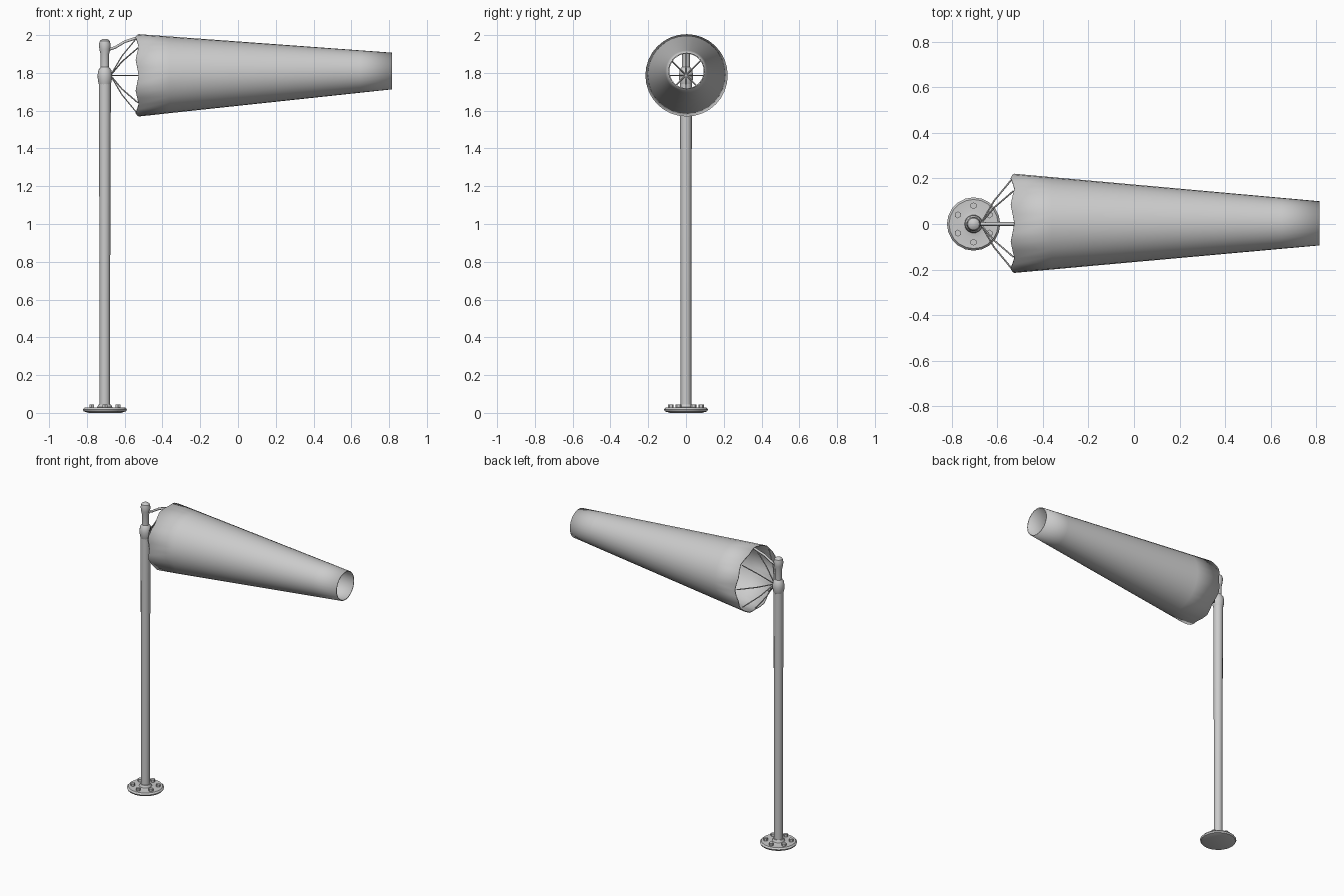
import bpy, math
from mathutils import Vector

cube = bpy.data.objects.get("Cube")
if cube:
    bpy.data.objects.remove(cube, do_unlink=True)

grey = bpy.data.materials.new("plain_grey")
grey.use_nodes = True
COLOUR = (0.6, 0.6, 0.6, 1)
grey.diffuse_color = COLOUR
grey.node_tree.nodes["Principled BSDF"].inputs["Base Color"].default_value = COLOUR

POLE_X = -0.705


def finish(obj, name):
    obj.name = name
    obj.data.materials.clear()
    obj.data.materials.append(grey)
    return obj


def smooth(obj):
    bpy.ops.object.select_all(action='DESELECT')
    obj.select_set(True)
    bpy.context.view_layer.objects.active = obj
    bpy.ops.object.shade_smooth_by_angle(angle=math.radians(40))


def lathe(name, profile, sides, place):
    """Rings of (radius, position along axis); place maps a ring point to space."""
    verts, faces = [], []
    for r, h in profile:
        for i in range(sides):
            a = math.tau * i / sides
            verts.append(place(r * math.cos(a), r * math.sin(a), h))
    for k in range(len(profile) - 1):
        for i in range(sides):
            j = (i + 1) % sides
            faces.append((k * sides + i, k * sides + j,
                          (k + 1) * sides + j, (k + 1) * sides + i))
    return verts, faces


def build(name, verts, faces):
    mesh = bpy.data.meshes.new(name)
    mesh.from_pydata(verts, [], faces)
    obj = bpy.data.objects.new(name, mesh)
    bpy.context.collection.objects.link(obj)
    return finish(obj, name)


def upright(name, profile, sides):
    verts, faces = lathe(name, profile, sides, lambda a, b, h: (POLE_X + a, b, h))
    faces.append(tuple(reversed(range(sides))))
    faces.append(tuple(range(len(verts) - sides, len(verts))))
    obj = build(name, verts, faces)
    smooth(obj)
    return obj


def cord(name, points, radius):
    curve = bpy.data.curves.new(name, 'CURVE')
    curve.dimensions = '3D'
    curve.bevel_depth = radius
    curve.bevel_resolution = 1
    curve.use_fill_caps = True
    spline = curve.splines.new('POLY')
    spline.points.add(len(points) - 1)
    for p, co in zip(spline.points, points):
        p.co = (*co, 1)
    obj = bpy.data.objects.new(name, curve)
    bpy.context.collection.objects.link(obj)
    return finish(obj, name)


# Base plate with a ring of bolts
upright("base_plate", [(0.085, 0.0), (0.112, 0.008), (0.117, 0.018), (0.108, 0.028),
                       (0.06, 0.026), (0.04, 0.03), (0.033, 0.045)], 20)
for i in range(6):
    a = math.tau * (i + 0.5) / 6
    bpy.ops.mesh.primitive_cylinder_add(
        vertices=6, radius=0.015, depth=0.024,
        location=(POLE_X + 0.08 * math.cos(a), 0.08 * math.sin(a), 0.032))
    finish(bpy.context.object, f"base_bolt_{i + 1}")

# Mast, swivel collar and rounded top
upright("mast", [(0.028, 0.02), (0.028, 0.6), (0.03, 1.3), (0.032, 1.74)], 12)
upright("swivel_collar", [(0.03, 1.735), (0.036, 1.755), (0.039, 1.785),
                          (0.034, 1.815), (0.023, 1.83)], 14)
upright("mast_top", [(0.022, 1.82), (0.023, 1.9), (0.029, 1.925), (0.031, 1.95),
                     (0.026, 1.97), (0.012, 1.98)], 14)

# Tapered fabric sock, open at both ends, with a scalloped mouth
MOUTH_X, TAIL_X = -0.53, 0.815
MOUTH_Z, TAIL_Z = 1.787, 1.81
MOUTH_R, TAIL_R = 0.212, 0.091
SIDES = 32
rings = 8


def sock_point(a, b, h):
    x = MOUTH_X + (TAIL_X - MOUTH_X) * h
    if h == 0:
        x += 0.008 * math.cos(8 * math.atan2(b, a)) - 0.004
    return (x, a + 0.003, MOUTH_Z + (TAIL_Z - MOUTH_Z) * h + b)


profile = [(MOUTH_R + (TAIL_R - MOUTH_R) * k / rings, k / rings) for k in range(rings + 1)]
verts, faces = lathe("sock", profile, SIDES, sock_point)
sock = build("sock", verts, [tuple(reversed(f)) for f in faces])
smooth(sock)
wall = sock.modifiers.new("fabric_thickness", 'SOLIDIFY')
wall.thickness = 0.006
wall.offset = -1

# Bridle cords from the collar to the mouth
for i in range(8):
    a = math.tau * i / 8
    rim = Vector((MOUTH_X, 0.205 * math.cos(a), MOUTH_Z + 0.205 * math.sin(a)))
    start = Vector((POLE_X + 0.03, 0.0, 1.787))
    mid = start.lerp(rim, 0.5) + Vector((-0.012, 0, 0))
    cord(f"bridle_cord_{i + 1}", [start, mid, rim], 0.0035)

# Curved top stay holding the mouth open
cord("top_stay", [(POLE_X + 0.01, 0, 1.92), (-0.65, 0, 1.935), (-0.6, 0, 1.965),
                  (-0.52, 0, 1.991)], 0.008)
